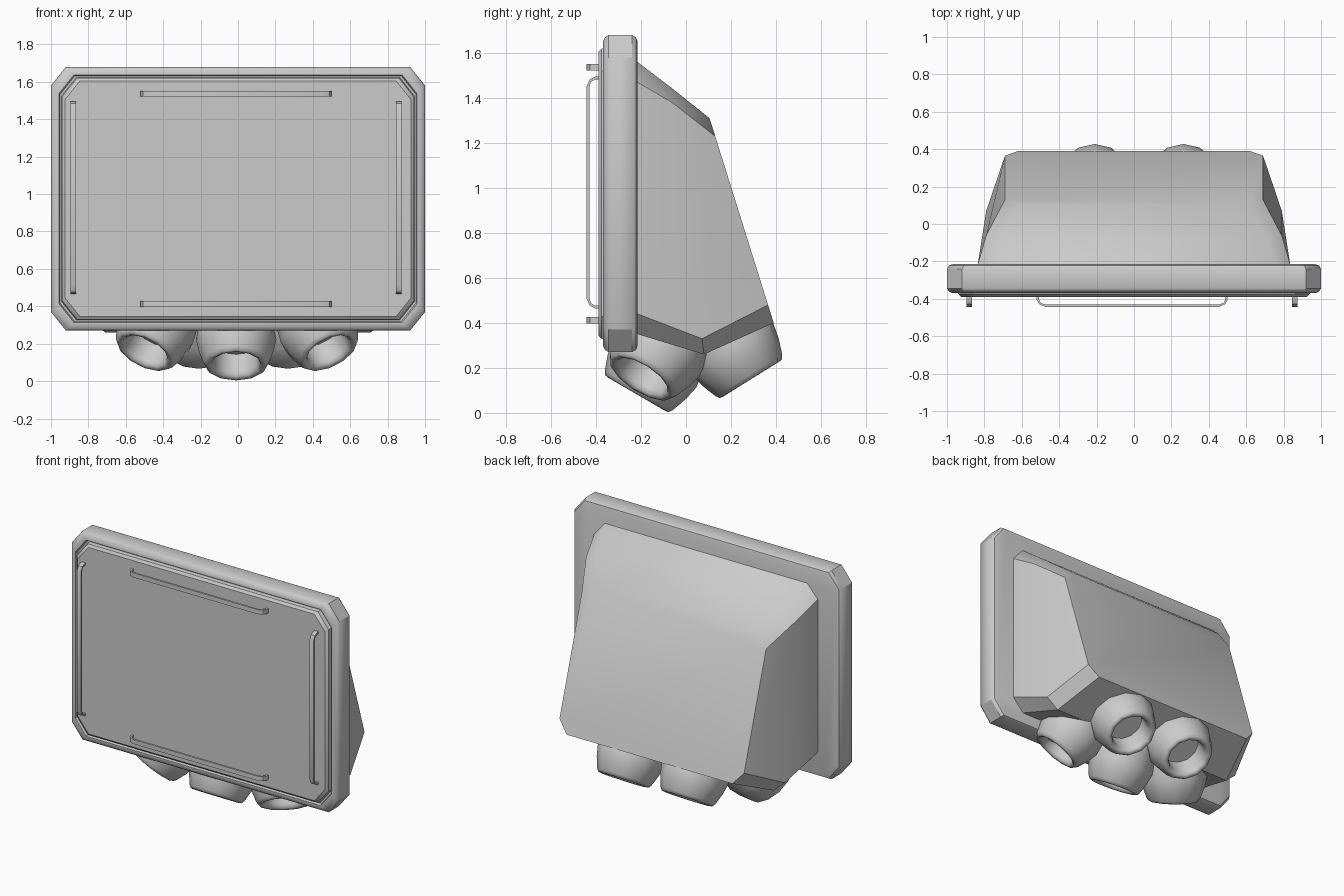
import bpy, bmesh, math
from mathutils import Vector

if "Cube" in bpy.data.objects:
    bpy.data.objects.remove(bpy.data.objects["Cube"])


def loft(name, rings, angle=35):
    """Skin a list of equal-length closed rings and cap both ends."""
    bm = bmesh.new()
    vs = [[bm.verts.new(p) for p in r] for r in rings]
    n = len(rings[0])
    for a, b in zip(vs, vs[1:]):
        for i in range(n):
            j = (i + 1) % n
            bm.faces.new((a[i], a[j], b[j], b[i]))
    bm.faces.new(vs[0])
    bm.faces.new(vs[-1])
    bmesh.ops.recalc_face_normals(bm, faces=bm.faces)
    me = bpy.data.meshes.new(name)
    bm.to_mesh(me)
    bm.free()
    ob = bpy.data.objects.new(name, me)
    bpy.context.collection.objects.link(ob)
    bpy.ops.object.select_all(action='DESELECT')
    ob.select_set(True)
    bpy.context.view_layer.objects.active = ob
    bpy.ops.object.shade_smooth_by_angle(angle=math.radians(angle))
    return ob


def octagon(w, bottom, top, cx, cz):
    """Rectangle with cut corners; bottom and top are (y, z), y slants between."""
    (yb, zb), (yt, zt) = bottom, top

    def y(z):
        return yb + (yt - yb) * (z - zb) / (zt - zb)
    pts = [(w - cx, zb), (w, zb + cz), (w, zt - cz), (w - cx, zt)]
    pts += [(-x, z) for x, z in reversed(pts)]
    return [Vector((x, y(z), z)) for x, z in pts]


# Front frame with rounded rim, groove and raised panel: (inset, y)
frame_profile = [(.03, -.215), (.01, -.222), (0, -.24), (0, -.345), (.01, -.36),
                 (.03, -.37), (.043, -.37), (.048, -.35), (.056, -.35),
                 (.06, -.375), (.075, -.39)]
loft("front_frame", [octagon(1 - i, (y, .27 + i), (y, 1.68 - i), .08, .10)
                     for i, y in frame_profile])

# Tapered rear housing
loft("rear_housing", [
    octagon(.84, (-.25, .36), (-.25, 1.575), .08, .09),
    octagon(.835, (-.215, .35), (-.215, 1.56), .08, .09),
    octagon(.79, (.08, .26), (-.07, 1.45), .08, .07),
    octagon(.69, (.39, .40), (.105, 1.31), .07, .08)])


# Flat bar handles on the panel
def handle(name, centre, half, vertical):
    path = [(half, -.38, half - .013), (half, -.405, half - .013),
            (half - .012, -.428, half - .022), (half - .045, -.443, half - .045)]
    sections = [(s, y, si, y + (0 if k < 2 else .006 if k == 2 else .013))
                for k, (s, y, si) in enumerate(path)]
    sections += [(-s, y, -si, yi) for s, y, si, yi in reversed(sections)]
    rings = []
    for s, y, si, yi in sections:
        ring = []
        for a, yy, b in ((s, y, -.015), (s, y, .015), (si, yi, .015), (si, yi, -.015)):
            u, v = (b, a) if vertical else (a, b)
            ring.append((centre[0] + u, yy, centre[1] + v))
        rings.append(ring)
    loft(name, rings)


handle("top_handle", (-.01, 1.537), .51, False)
handle("bottom_handle", (-.01, .412), .51, False)
handle("left_handle", (-.88, .98), .515, True)
handle("right_handle", (.86, .98), .515, True)


# Hollow thruster nozzles underneath: (radius, distance along axis)
nozzle_profile = [(.16, -.40), (.195, -.28), (.215, -.16), (.20, -.09), (.175, -.02),
                  (.163, -.003), (.148, 0), (.133, -.008), (.124, -.03), (.122, -.14)]


def nozzle(name, rim, axis):
    q = Vector(axis).normalized()
    side = q.cross(Vector((1, 0, 0))).normalized()
    other = q.cross(side)
    n = 12
    loft(name, [[Vector(rim) + q * t + (side * math.cos(2 * math.pi * k / n)
                 + other * math.sin(2 * math.pi * k / n)) * r for k in range(n)]
                for r, t in nozzle_profile], 50)


nozzle("front_centre_nozzle", (-.01, -.22, .083), (0, -.5, -.86))
nozzle("front_left_nozzle", (-.50, -.20, .155), (-.40, -.50, -.78))
nozzle("front_right_nozzle", (.49, -.20, .155), (.40, -.50, -.78))
nozzle("rear_left_nozzle", (-.21, .29, .15), (0, .53, -.85))
nozzle("rear_right_nozzle", (.265, .29, .15), (0, .53, -.85))
